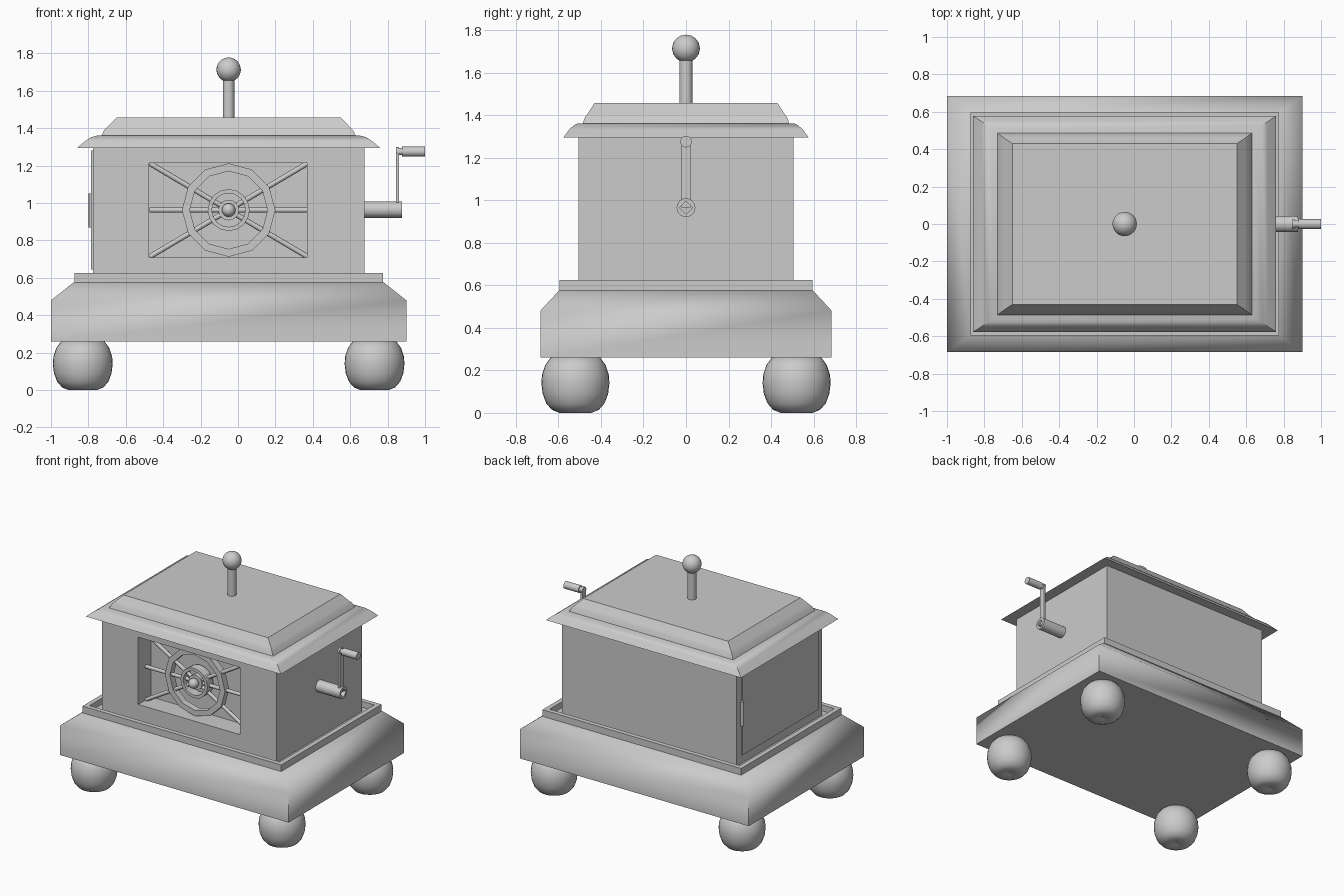
import bpy, bmesh, math
from mathutils import Vector, Matrix

if "Cube" in bpy.data.objects:
    bpy.data.objects.remove(bpy.data.objects["Cube"])

CX = -0.05  # centre line of the box


def finish(name, bm, smooth=None):
    bmesh.ops.recalc_face_normals(bm, faces=bm.faces)
    me = bpy.data.meshes.new(name)
    bm.to_mesh(me)
    bm.free()
    ob = bpy.data.objects.new(name, me)
    bpy.context.collection.objects.link(ob)
    if smooth:
        bpy.ops.object.select_all(action='DESELECT')
        ob.select_set(True)
        bpy.context.view_layer.objects.active = ob
        bpy.ops.object.shade_smooth_by_angle(angle=math.radians(smooth))
    return ob


def rect_loft(name, profile, smooth=None):
    """Stack rectangles given as (half x, half y, z) and cap both ends."""
    bm = bmesh.new()
    rings = [[bm.verts.new((CX + sx * hx, sy * hy, z))
              for sx, sy in ((-1, -1), (1, -1), (1, 1), (-1, 1))] for hx, hy, z in profile]
    for a, b in zip(rings, rings[1:]):
        for i in range(4):
            j = (i + 1) % 4
            bm.faces.new((a[i], a[j], b[j], b[i]))
    bm.faces.new(rings[0])
    bm.faces.new(rings[-1])
    return finish(name, bm, smooth)


def lathe(name, profile, loc, axis='Z', n=32, smooth=40, closed=False):
    """Spin (radius, height) points round an axis through loc."""
    bm = bmesh.new()
    rings = [[bm.verts.new((r * math.cos(2 * math.pi * i / n), r * math.sin(2 * math.pi * i / n), h))
              for i in range(n)] for r, h in profile]
    pairs = list(zip(rings, rings[1:]))
    if closed:
        pairs.append((rings[-1], rings[0]))
    for a, b in pairs:
        for i in range(n):
            j = (i + 1) % n
            bm.faces.new((a[i], a[j], b[j], b[i]))
    if not closed:
        bm.faces.new(rings[0])
        bm.faces.new(rings[-1])
    turn = {'Z': Matrix(), 'X': Matrix.Rotation(math.pi / 2, 4, 'Y'),
            'Y': Matrix.Rotation(math.pi / 2, 4, 'X')}[axis]
    bm.transform(Matrix.Translation(loc) @ turn)
    return finish(name, bm, smooth)


def box(name, lo, hi):
    lo, hi = Vector(lo), Vector(hi)
    bm = bmesh.new()
    bmesh.ops.create_cube(bm, size=1, matrix=Matrix.Translation((lo + hi) / 2)
                          @ Matrix.Diagonal((*(hi - lo), 1)))
    return finish(name, bm)


def ball(name, loc, r):
    bm = bmesh.new()
    bmesh.ops.create_uvsphere(bm, u_segments=24, v_segments=16, radius=r,
                              matrix=Matrix.Translation(loc))
    return finish(name, bm, 60)


def rod(name, a, b, r, n=8):
    a, b = Vector(a), Vector(b)
    bm = bmesh.new()
    rot = (b - a).to_track_quat('Z', 'Y').to_matrix().to_4x4()
    bmesh.ops.create_cone(bm, segments=n, radius1=r, radius2=r, depth=(b - a).length,
                          cap_ends=True, matrix=Matrix.Translation((a + b) / 2) @ rot)
    return finish(name, bm, 50)


def cut(ob, cutter):
    mod = ob.modifiers.new("cut", 'BOOLEAN')
    mod.operation = 'DIFFERENCE'
    mod.solver = 'EXACT'
    mod.object = cutter
    cutter.hide_render = True
    cutter.hide_viewport = True


# Bun feet with a dimple underneath
for sx in (-1, 1):
    for sy in (-1, 1):
        lathe("foot", [(0.008, 0.012), (0.03, 0.003), (0.075, 0.0), (0.11, 0.014), (0.137, 0.045),
                       (0.154, 0.09), (0.16, 0.14), (0.157, 0.18), (0.142, 0.225), (0.115, 0.262)],
              (CX + sx * 0.78, sy * 0.52, 0), smooth=60)

# Plinth with a raised rim and sunken tray
rect_loft("plinth", [(0.95, 0.685, 0.26), (0.95, 0.685, 0.48), (0.83, 0.597, 0.575)], 60)
rect_loft("plinth_rim", [(0.825, 0.595, 0.57), (0.825, 0.595, 0.625),
                         (0.79, 0.56, 0.625), (0.79, 0.56, 0.58)])

# Main body with a recessed front window
body = rect_loft("body", [(0.725, 0.505, 0.577), (0.725, 0.505, 1.30)])
cut(body, box("window_cutter", (-0.475, -0.6, 0.71), (0.37, -0.355, 1.215)))

# Stepped lid and its knob
rect_loft("lid_cornice", [(0.81, 0.577, 1.295), (0.765, 0.548, 1.333), (0.735, 0.527, 1.352),
                          (0.705, 0.51, 1.36)], 35)
rect_loft("lid_top", [(0.682, 0.487, 1.357), (0.665, 0.475, 1.39), (0.645, 0.46, 1.41),
                      (0.60, 0.43, 1.457)], 35)
rod("knob_stem", (CX, 0, 1.45), (CX, 0, 1.67), 0.031, 24)
ball("knob", (CX, 0, 1.713), 0.065)

# Window grille: six spokes, two rings and a hub
WZ, WY = 0.9625, -0.415
for sx in (-1, 1):
    for dz in (-0.25, 0, 0.25):
        rod("grille_spoke", (CX, WY, WZ), (CX + sx * 0.422, WY, WZ + dz), 0.014)
for name, ro, ri, d in (("outer_ring", 0.25, 0.208, 0.025), ("inner_ring", 0.112, 0.09, 0.035)):
    lathe(name, [(ro, -d), (ro, d), (ri, d), (ri, -d)], (CX, WY, WZ), 'Y',
          12 if ro > 0.2 else 16, None, True)
lathe("hub_disc", [(0.055, -0.02), (0.055, 0.02)], (CX, WY, WZ), 'Y', 16, 40)
ball("hub_ball", (CX, WY - 0.04, WZ), 0.036)

# Side door with hinge on the left
box("side_door", (-0.785, -0.45, 0.645), (-0.77, 0.45, 1.28))
rod("door_hinge", (-0.785, 0.455, 0.87), (-0.785, 0.455, 1.05), 0.013, 12)

# Crank: shaft with square socket, arm and handle
shaft = lathe("crank_shaft", [(0.044, 0.66), (0.044, 0.876)], (0, 0, 0.965), 'X', 24)
cut(shaft, rod("socket_cutter", (0.84, 0, 0.965), (0.95, 0, 0.965), 0.031, 4))
box("crank_arm", (0.845, -0.021, 0.965), (0.86, 0.021, 1.275))
rod("arm_end", (0.845, 0, 1.275), (0.86, 0, 1.275), 0.025, 16)
lathe("crank_handle", [(0.019, 0.855), (0.019, 0.876), (0.027, 0.876), (0.027, 1.0)],
      (0, 0, 1.275), 'X', 16)
